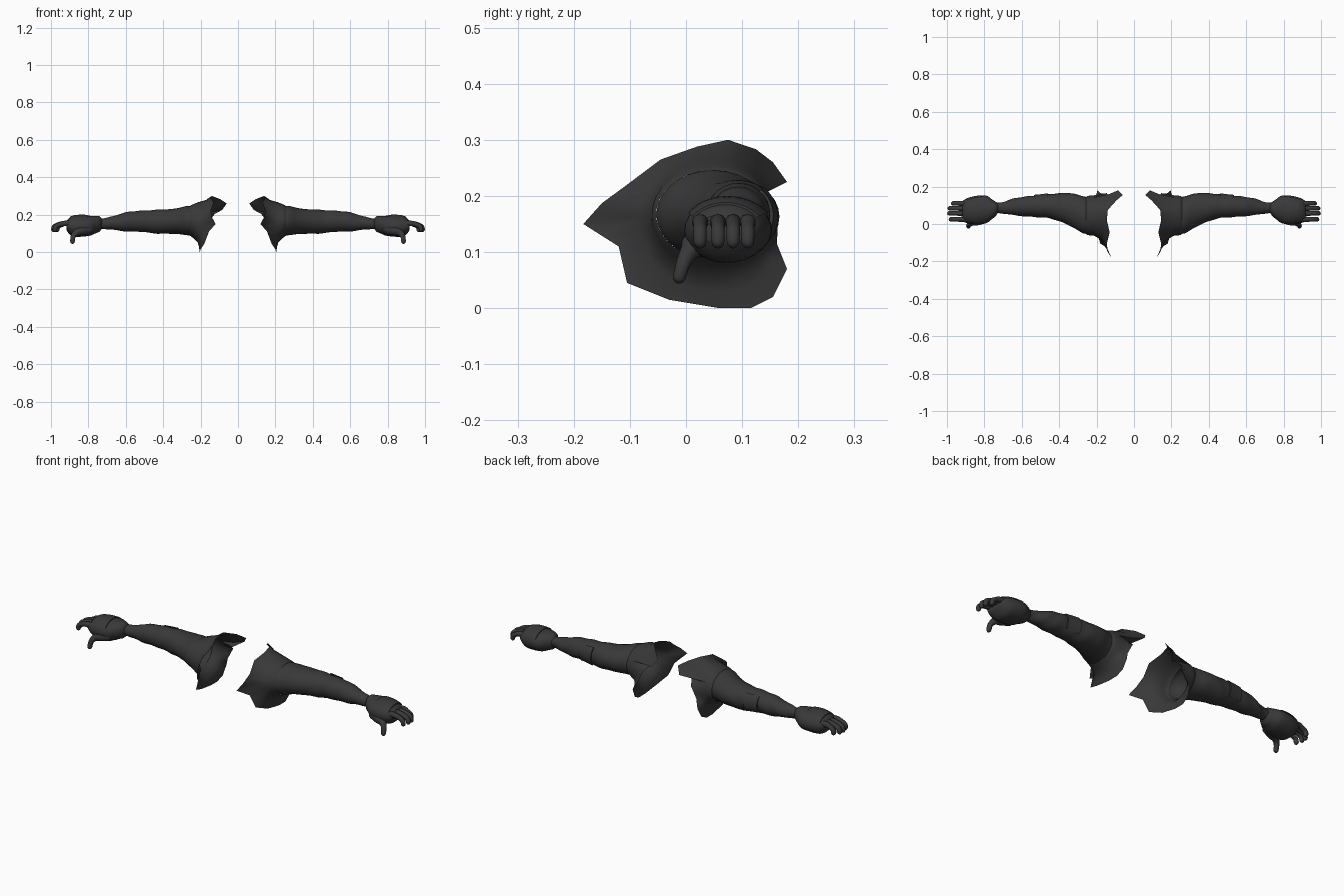
import bpy, bmesh, math
from mathutils import Vector

if "Cube" in bpy.data.objects:
    bpy.data.objects.remove(bpy.data.objects["Cube"])

cloth = bpy.data.materials.new("charcoal")
cloth.diffuse_color = (0.04, 0.04, 0.04, 1)
cloth.use_nodes = True
cloth.node_tree.nodes["Principled BSDF"].inputs["Base Color"].default_value = cloth.diffuse_color


def finish(name, bm, angle=40, recalc=True):
    """Turn a bmesh into a smooth, mirrored object."""
    if recalc:
        bmesh.ops.recalc_face_normals(bm, faces=bm.faces)
    me = bpy.data.meshes.new(name)
    bm.to_mesh(me)
    bm.free()
    ob = bpy.data.objects.new(name, me)
    bpy.context.collection.objects.link(ob)
    me.materials.append(cloth)
    bpy.ops.object.select_all(action='DESELECT')
    ob.select_set(True)
    bpy.context.view_layer.objects.active = ob
    bpy.ops.object.shade_smooth_by_angle(angle=math.radians(angle))
    mod = ob.modifiers.new("mirror", 'MIRROR')
    mod.use_mirror_merge = False
    return ob


def loft(bm, rings, closed=True, caps=False):
    """Skin a row of point rings."""
    vs = [[bm.verts.new(p) for p in r] for r in rings]
    n = len(vs[0])
    for a, b in zip(vs, vs[1:]):
        for i in range(n if closed else n - 1):
            j = (i + 1) % n
            bm.faces.new((a[i], b[i], b[j], a[j]))
    if caps:
        bm.faces.new(vs[0])
        bm.faces.new(vs[-1])


def ring(st, angles, grow=0.0):
    x, yc, zc, ry, rz = st
    return [Vector((x, yc + (ry + grow) * math.cos(a), zc + (rz + grow) * math.sin(a)))
            for a in angles]


def spline(pts, steps):
    """Catmull-Rom refinement of a list of tuples."""
    out = []
    for i in range(len(pts) - 1):
        p = [Vector(pts[max(0, min(len(pts) - 1, i + k))]) for k in (-1, 0, 1, 2)]
        for s in range(steps):
            t = s / steps
            out.append(0.5 * (2 * p[1] + (p[2] - p[0]) * t
                              + (2 * p[0] - 5 * p[1] + 4 * p[2] - p[3]) * t * t
                              + (3 * p[1] - p[0] - 3 * p[2] + p[3]) * t ** 3))
    out.append(Vector(pts[-1]))
    return out


def tube(bm, path, sides=10):
    """Rounded tube through (x, y, z, radius) points."""
    pts = spline(path, 3)
    rings = []
    for i, p in enumerate(pts):
        d = (pts[min(i + 1, len(pts) - 1)] - pts[max(i - 1, 0)]).to_3d().normalized()
        u = d.cross(Vector((0, 1, 0))).normalized()
        v = d.cross(u)
        c = p.to_3d()
        for off, k in ([(0, 1)] if i < len(pts) - 1 else [(0, 1), (.45, .85), (.8, .5), (.95, .1)]):
            rings.append([c + d * p[3] * off + (u * math.cos(a) + v * math.sin(a)) * p[3] * k
                          for a in (2 * math.pi * j / sides for j in range(sides))])
    loft(bm, rings, caps=True)


# jagged open rim of the shoulder, from the front tip over the top to the back
rim = [(.12, -.183, .15), (.14, -.15, .187), (.145, -.105, .22), (.13, -.045, .265),
       (.145, .02, .288), (.14, .075, .30), (.095, .125, .283), (.06, .155, .26),
       (.085, .18, .225), (.125, .128, .203), (.145, .165, .175), (.175, .162, .115),
       (.195, .18, .07), (.20, .155, .02), (.205, .115, 0), (.205, .06, 0),
       (.20, -.03, .015), (.18, -.105, .045), (.155, -.12, .11)]
rim = [Vector(p) for p in rim]
rim = [q for i, p in enumerate(rim) for q in (p, p.lerp(rim[(i + 1) % len(rim)], .5))]
rim_angles = [math.atan2(p.z - .16, p.y - .05) for p in rim]

# full shoulder head flaring out to the rim
shoulder = [ring((.215, .046, .158, .108, .108), rim_angles),
            ring((.238, .046, .165, .107, .091), rim_angles),
            ring((.252, .046, .167, .103, .083), rim_angles),
            ring((.257, .046, .167, .099, .079), rim_angles)]
mid = []
for p, q in zip(rim, shoulder[0]):
    m = q.lerp(p, .42 - .16 * min(1, max(0, -p.y / .12)))
    m.x = q.x + (p.x - q.x) * .6
    mid.append(m)
bm = bmesh.new()
loft(bm, [rim, mid] + shoulder)
finish("shoulder_flap", bm, 50, recalc=False)

# sleeve with soft folds
sleeve = [(.256, .046, .167, .099, .079), (.28, .052, .168, .098, .077), (.33, .074, .165, .090, .068),
          (.40, .090, .163, .075, .065), (.46, .095, .163, .063, .062),
          (.52, .094, .165, .057, .056), (.58, .094, .163, .053, .053),
          (.64, .092, .158, .045, .043), (.70, .087, .153, .031, .030),
          (.74, .085, .152, .027, .028)]
stations = spline(sleeve, 4)
N = 28
turn = [-2 * math.pi * i / N for i in range(N)]
rings = []
for st in stations:
    fold = .0015 * min(1, max(0, (st[0] - .3) * 8))
    c = Vector((0, st[1], st[2]))
    r = ring(st, turn)
    for a, p in zip(turn, r):
        d = (p - Vector((p.x, c.y, c.z))).normalized()
        p += d * fold * math.sin(st[0] * 70 + 2 * math.sin(a) + a)
    rings.append(r)
bm = bmesh.new()
loft(bm, rings)
finish("sleeve", bm, 60, recalc=False)

# elbow patch: thin curved panel on the back of the sleeve
arc = [math.radians(50 - 10 * i) for i in range(10)]
patch = [s for s in stations if .455 < s[0] < .54]
bm = bmesh.new()
edge = [ring(patch[0], arc, -.004)] + [ring(s, arc, .006) for s in patch] + [ring(patch[-1], arc, -.004)]
loft(bm, edge, closed=False)
finish("elbow_patch", bm, 40, recalc=False)

# glove: cuff, palm and knuckle end
glove = [(.728, .085, .153, .026, .027), (.742, .08, .15, .040, .042), (.762, .079, .147, .055, .047),
         (.79, .078, .141, .074, .053), (.84, .074, .139, .077, .057),
         (.88, .072, .137, .070, .055), (.905, .070, .140, .061, .040),
         (.918, .068, .142, .052, .024)]
bm = bmesh.new()
loft(bm, [ring(s, turn) for s in spline(glove, 3)], caps=True)
finish("glove", bm)

# raised back-of-hand pad
arc = [math.radians(150 - 10 * i) for i in range(13)]
pad = [s for s in spline(glove, 3) if .80 < s[0] < .902]
bm = bmesh.new()
loft(bm, [ring(pad[0], arc, -.003)] + [ring(s, arc, .004) for s in pad]
     + [ring(pad[-1], arc, -.003)], closed=False)
finish("hand_pad", bm, 40, recalc=False)

# four curled fingers
for name, y, reach in (("index", .025, .978), ("middle", .057, .986),
                       ("ring", .084, .984), ("little", .110, .966)):
    bm = bmesh.new()
    tube(bm, [(.885, y, .152, .015), (.925, y, .153, .0145), (reach - .025, y, .147, .0125),
              (reach - .003, y, .135, .0125), (reach + .001, y, .118, .012)])
    finish(name + "_finger", bm, 60)

# thumb pointing down, on a fleshy base
bm = bmesh.new()
tube(bm, [(.79, .035, .122, .026), (.835, .018, .115, .026), (.866, .008, .103, .018),
          (.882, -.004, .082, .0135), (.885, -.012, .055, .012)])
finish("thumb", bm, 60)
